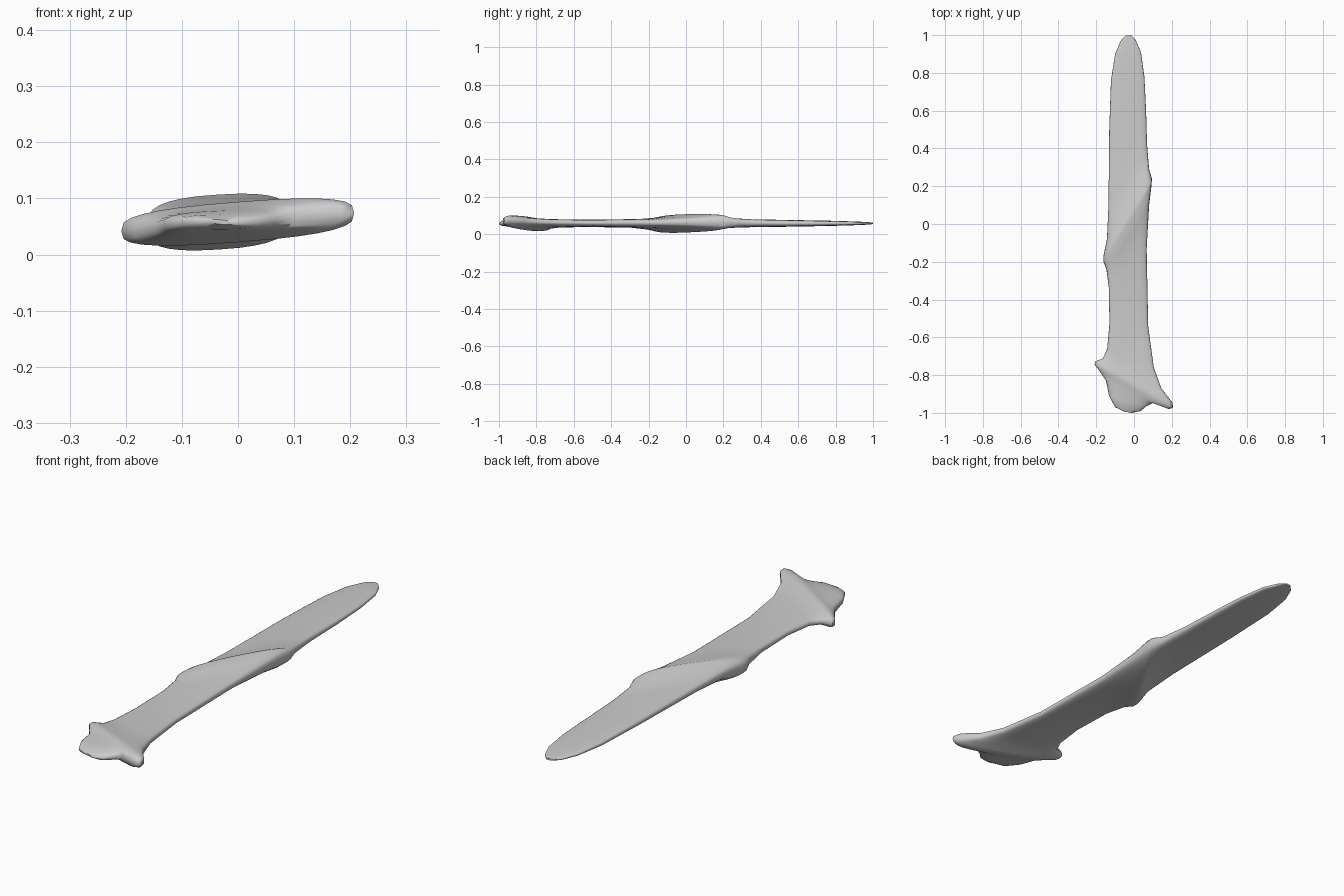
import bpy
import bmesh
import math
from mathutils import Vector

if "Cube" in bpy.data.objects:
    bpy.data.objects.remove(bpy.data.objects["Cube"], do_unlink=True)

RING = 28        # points around each cross-section
MID_Z = 0.058    # height of the centre plane


def make_material(name, value):
    mat = bpy.data.materials.new(name)
    mat.use_nodes = True
    colour = (value, value, value, 1)
    mat.diffuse_color = colour
    mat.node_tree.nodes["Principled BSDF"].inputs["Base Color"].default_value = colour
    return mat


def soften(value, power):
    return math.copysign(abs(value) ** power, value)


def section(xl, yl, xr, yr, half, tilt):
    """Rounded flat cross-section running from a left edge to a right edge."""
    left = Vector((xl, yl, MID_Z - tilt))
    right = Vector((xr, yr, MID_Z + tilt))
    middle, reach = (left + right) / 2, (right - left) / 2
    points = []
    for i in range(RING):
        angle = math.tau * i / RING
        across = soften(math.cos(angle), 0.8)
        height = soften(math.sin(angle), 0.6) * half
        points.append(middle + reach * across + Vector((0, 0, height)))
    return points


def loft(name, stations, mat):
    bm = bmesh.new()
    rings = [[bm.verts.new(p) for p in section(*s)] for s in stations]
    for a, b in zip(rings, rings[1:]):
        for i in range(RING):
            j = (i + 1) % RING
            bm.faces.new((a[i], a[j], b[j], b[i]))
    bm.faces.new(rings[0])
    bm.faces.new(rings[-1])
    bmesh.ops.recalc_face_normals(bm, faces=bm.faces)
    mesh = bpy.data.meshes.new(name)
    bm.to_mesh(mesh)
    bm.free()
    mesh.materials.append(mat)
    obj = bpy.data.objects.new(name, mesh)
    bpy.context.collection.objects.link(obj)
    bpy.ops.object.select_all(action="DESELECT")
    obj.select_set(True)
    bpy.context.view_layer.objects.active = obj
    bpy.ops.object.shade_smooth_by_angle(angle=math.radians(50))
    return obj


# left x, left y, right x, right y, half thickness, sideways tilt
rounded_end = [
    (-.05, -.994, -.01, -1, .004, -.002),
    (-.1, -.97, .035, -.99, .013, 0),
    (-.132, -.91, .065, -.965, .02, .004),
    (-.148, -.83, .1, -.948, .026, .01),
    (-.185, -.775, .185, -.98, .032, .014),
]
guard_ridge = [
    (-.208, -.745, .207, -.972, .036, .016),
    (-.207, -.728, .203, -.945, .034, .016),
    (-.165, -.712, .145, -.87, .025, .012),
    (-.142, -.66, .105, -.76, .021, .006),
]
lower_blade = [
    (-.13, -.53, .075, -.54, .019, .002),
    (-.133, -.34, .067, -.13, .023, .003),
    (-.146, -.24, .08, .1, .036, .006),
]
centre_ridge = [
    (-.162, -.2, .092, .2, .049, .008),
    (-.162, -.17, .095, .24, .047, .008),
    (-.143, -.08, .08, .29, .03, .004),
]
upper_blade = [
    (-.135, .1, .069, .42, .022, .002),
    (-.131, .5, .064, .6, .018, 0),
    (-.122, .76, .055, .78, .014, 0),
    (-.1, .9, .037, .91, .01, 0),
    (-.07, .97, .01, .972, .007, 0),
    (-.045, .998, -.015, 1, .004, 0),
]

stone = make_material("pale grey", 0.6)
loft("ridged_blade", rounded_end + guard_ridge + lower_blade
     + centre_ridge + upper_blade, stone)
